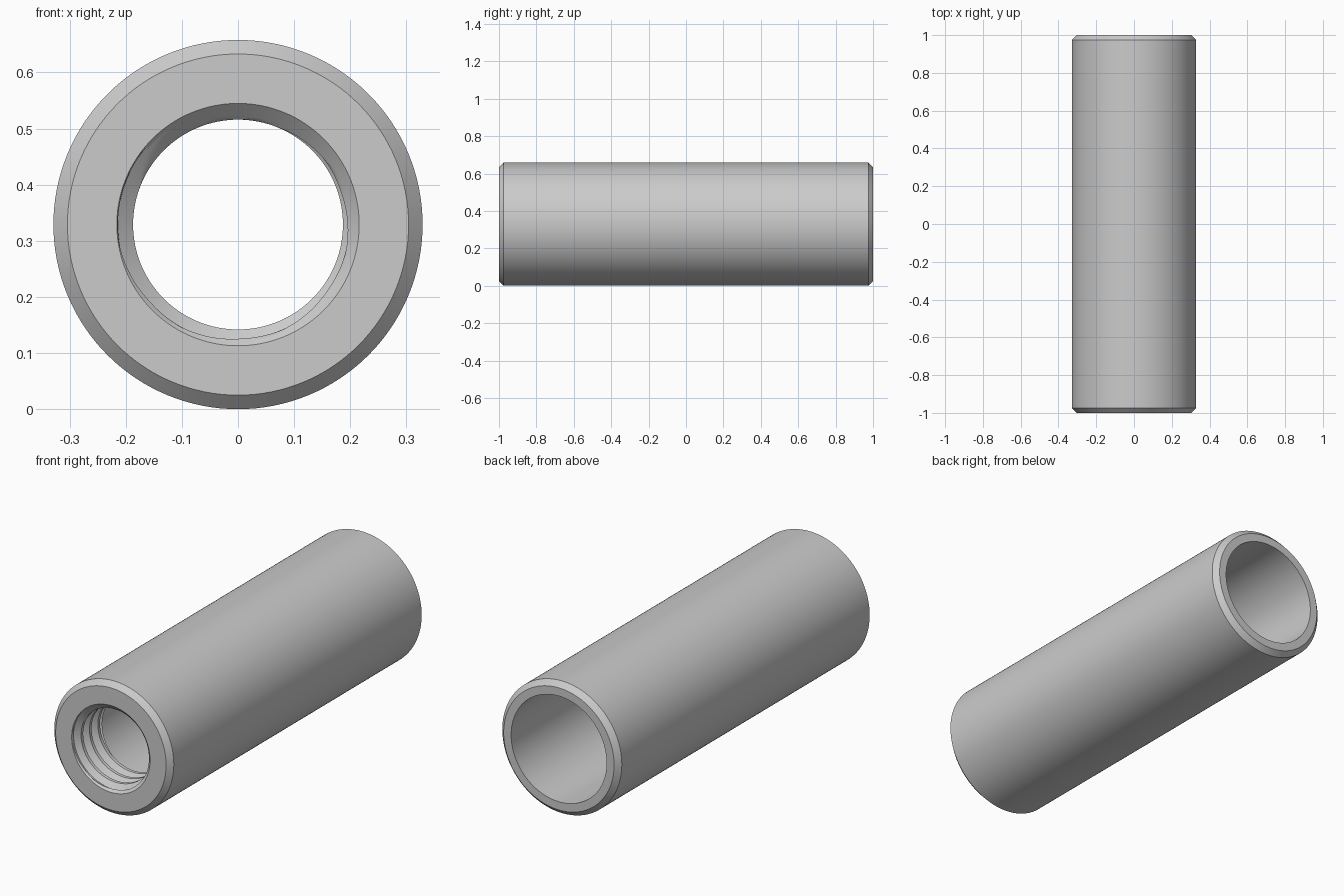
import bpy
import bmesh
from math import sin, cos, pi

cube = bpy.data.objects.get("Cube")
if cube:
    bpy.data.objects.remove(cube)

# Main dimensions
R, CHAMFER, HALF = 0.329, 0.025, 1.0
BORE = 0.263
CREST, ROOT, MOUTH = 0.187, 0.214, 0.216
PITCH, THREAD_LEN = 0.066, 0.22
SEGMENTS, STEPS = 128, 16
START, END = -HALF, -HALF + THREAD_LEN


def thread_radius(y, turn):
    """Trapezoidal helical groove with a countersunk mouth."""
    phase = ((y - START) / PITCH - turn) % 1 * STEPS
    if phase <= 4:
        groove = 0
    elif phase < 9:
        groove = (phase - 4) / 5
    elif phase <= 11:
        groove = 1
    else:
        groove = (STEPS - phase) / 5
    return max(CREST + (ROOT - CREST) * groove, MOUTH - (y - START))


def section(turn):
    """Closed wall section (radius, y) at one angle."""
    pts = [(BORE, END), (BORE, HALF), (R - CHAMFER, HALF), (R, HALF - CHAMFER),
           (R, CHAMFER - HALF), (R - CHAMFER, -HALF)]
    turns = int(THREAD_LEN / PITCH) + 2
    for k in range(-STEPS, turns * STEPS + 1):
        y = START + PITCH * (k / STEPS + turn)
        y = min(max(y, START), END)
        pts.append((thread_radius(y, turn), y))
    return pts


# Sleeve with threaded front and plain rear bore
bm = bmesh.new()
rings = []
for i in range(SEGMENTS + 1):
    a = 2 * pi * i / SEGMENTS
    rings.append([bm.verts.new((r * cos(a), y, R + r * sin(a)))
                  for r, y in section(i / SEGMENTS)])
for ring, following in zip(rings, rings[1:]):
    n = len(ring)
    for j in range(n):
        k = (j + 1) % n
        bm.faces.new((ring[j], ring[k], following[k], following[j]))
bmesh.ops.remove_doubles(bm, verts=bm.verts, dist=0.00005)
bmesh.ops.recalc_face_normals(bm, faces=bm.faces)

mesh = bpy.data.meshes.new("threaded_sleeve")
bm.to_mesh(mesh)
bm.free()
sleeve = bpy.data.objects.new("threaded_sleeve", mesh)
bpy.context.collection.objects.link(sleeve)

# Plain grey metal
grey = bpy.data.materials.new("grey_metal")
grey.use_nodes = True
colour = (0.6, 0.6, 0.6, 1)
grey.diffuse_color = colour
grey.node_tree.nodes["Principled BSDF"].inputs["Base Color"].default_value = colour
mesh.materials.append(grey)

bpy.context.view_layer.objects.active = sleeve
sleeve.select_set(True)
bpy.ops.object.shade_smooth_by_angle(angle=pi / 6)
